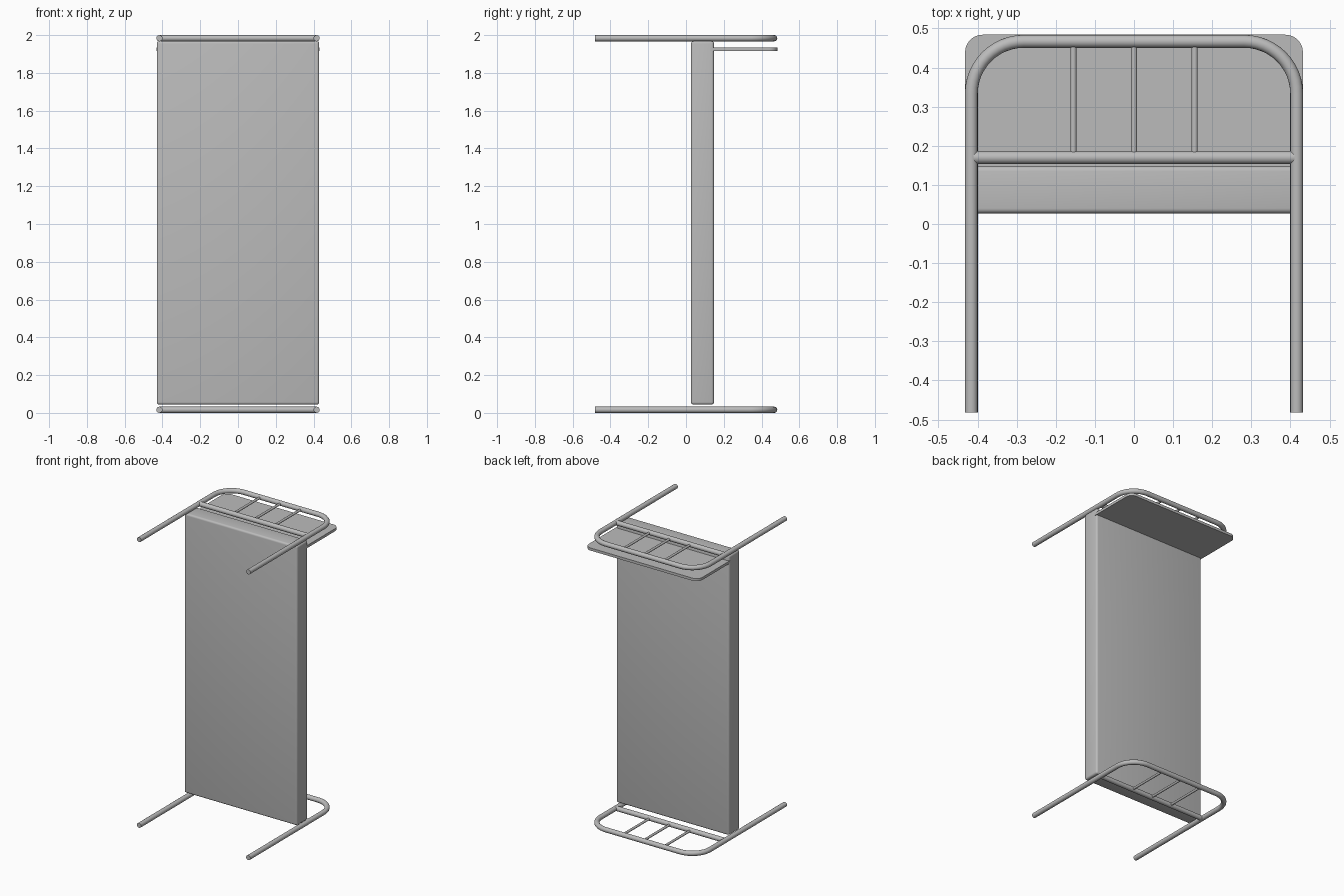
import bpy
import bmesh
import math
from mathutils import Vector

cube = bpy.data.objects.get("Cube")
if cube:
    bpy.data.objects.remove(cube, do_unlink=True)

grey = bpy.data.materials.new("plain_grey")
grey.use_nodes = True
COLOUR = (0.5, 0.5, 0.5, 1)
grey.diffuse_color = COLOUR
grey.node_tree.nodes["Principled BSDF"].inputs["Base Color"].default_value = COLOUR

TUBE = 0.0165      # radius of the main frame tubes
SPINDLE = 0.008    # radius of the thin bars
HALF = 0.416       # centre line of the legs
CROWN = 0.467      # centre line of the top of the arch
BEND = 0.134       # bend radius of the arch corners
RAIL = 0.17        # centre line of the cross rail


def finish(obj):
    """Give the object its colour and smooth shading with sharp rims."""
    obj.data.materials.clear()
    obj.data.materials.append(grey)
    bpy.ops.object.select_all(action='DESELECT')
    obj.select_set(True)
    bpy.context.view_layer.objects.active = obj
    bpy.ops.object.shade_smooth_by_angle(angle=math.radians(35))
    return obj


def tube(name, points, radius):
    """Sweep a capped round tube along a path."""
    curve = bpy.data.curves.new(name, 'CURVE')
    curve.dimensions = '3D'
    curve.bevel_depth = radius
    curve.bevel_resolution = 6
    curve.use_fill_caps = True
    spline = curve.splines.new('POLY')
    spline.points.add(len(points) - 1)
    for p, co in zip(spline.points, points):
        p.co = (*co, 1)
    obj = bpy.data.objects.new(name, curve)
    bpy.context.collection.objects.link(obj)
    bpy.ops.object.select_all(action='DESELECT')
    obj.select_set(True)
    bpy.context.view_layer.objects.active = obj
    bpy.ops.object.convert(target='MESH')
    return finish(bpy.context.view_layer.objects.active)


def arc(cx, cy, radius, start, end, steps):
    """Points along a circular arc, angles in degrees."""
    angles = [math.radians(start + (end - start) * i / steps) for i in range(steps + 1)]
    return [(cx + radius * math.cos(a), cy + radius * math.sin(a)) for a in angles]


def box(name, low, high, bevel):
    """Box between two corners with softly rounded edges."""
    low, high = Vector(low), Vector(high)
    bm = bmesh.new()
    bmesh.ops.create_cube(bm, size=1)
    bmesh.ops.scale(bm, vec=high - low, verts=bm.verts)
    bmesh.ops.translate(bm, vec=(low + high) / 2, verts=bm.verts)
    bmesh.ops.bevel(bm, geom=bm.edges[:], offset=bevel, segments=4,
                    profile=0.5, affect='EDGES')
    mesh = bpy.data.meshes.new(name)
    bm.to_mesh(mesh)
    bm.free()
    obj = bpy.data.objects.new(name, mesh)
    bpy.context.collection.objects.link(obj)
    return finish(obj)


def plate(name, outline, z, thickness):
    """Flat panel extruded from an outline."""
    bm = bmesh.new()
    face = bm.faces.new([bm.verts.new((x, y, z)) for x, y in outline])
    extruded = bmesh.ops.extrude_face_region(bm, geom=[face])["geom"]
    top = [v for v in extruded if isinstance(v, bmesh.types.BMVert)]
    bmesh.ops.translate(bm, vec=(0, 0, thickness), verts=top)
    bmesh.ops.recalc_face_normals(bm, faces=bm.faces)
    mesh = bpy.data.meshes.new(name)
    bm.to_mesh(mesh)
    bm.free()
    obj = bpy.data.objects.new(name, mesh)
    bpy.context.collection.objects.link(obj)
    return finish(obj)


# Two matching end frames: arched tube, cross rail and three spindles
for end, z in (("head", 2 - TUBE), ("foot", TUBE)):
    half_arch = [(HALF, -0.482)] + arc(HALF - BEND, CROWN - BEND, BEND, 0, 90, 12)
    path = half_arch + [(-x, y) for x, y in reversed(half_arch)]
    tube(end + "_arch", [(x, y, z) for x, y in path], TUBE)
    tube(end + "_rail", [(-0.41, RAIL, z), (0.41, RAIL, z)], TUBE)
    for side, x in (("right", -0.155), ("middle", 0), ("left", 0.155)):
        tube(f"{end}_spindle_{side}", [(x, RAIL, z), (x, CROWN, z)], SPINDLE)

# Mattress spanning between the frames
box("mattress", (-0.43, 0.027, 0.044), (0.43, 0.148, 1.968), 0.013)

# Thin panel with rounded outer corners beside the head frame
corner = [(0.432, 0.13)] + arc(0.387, 0.439, 0.045, 0, 90, 8)
plate("head_panel", corner + [(-x, y) for x, y in reversed(corner)], 1.917, 0.018)
